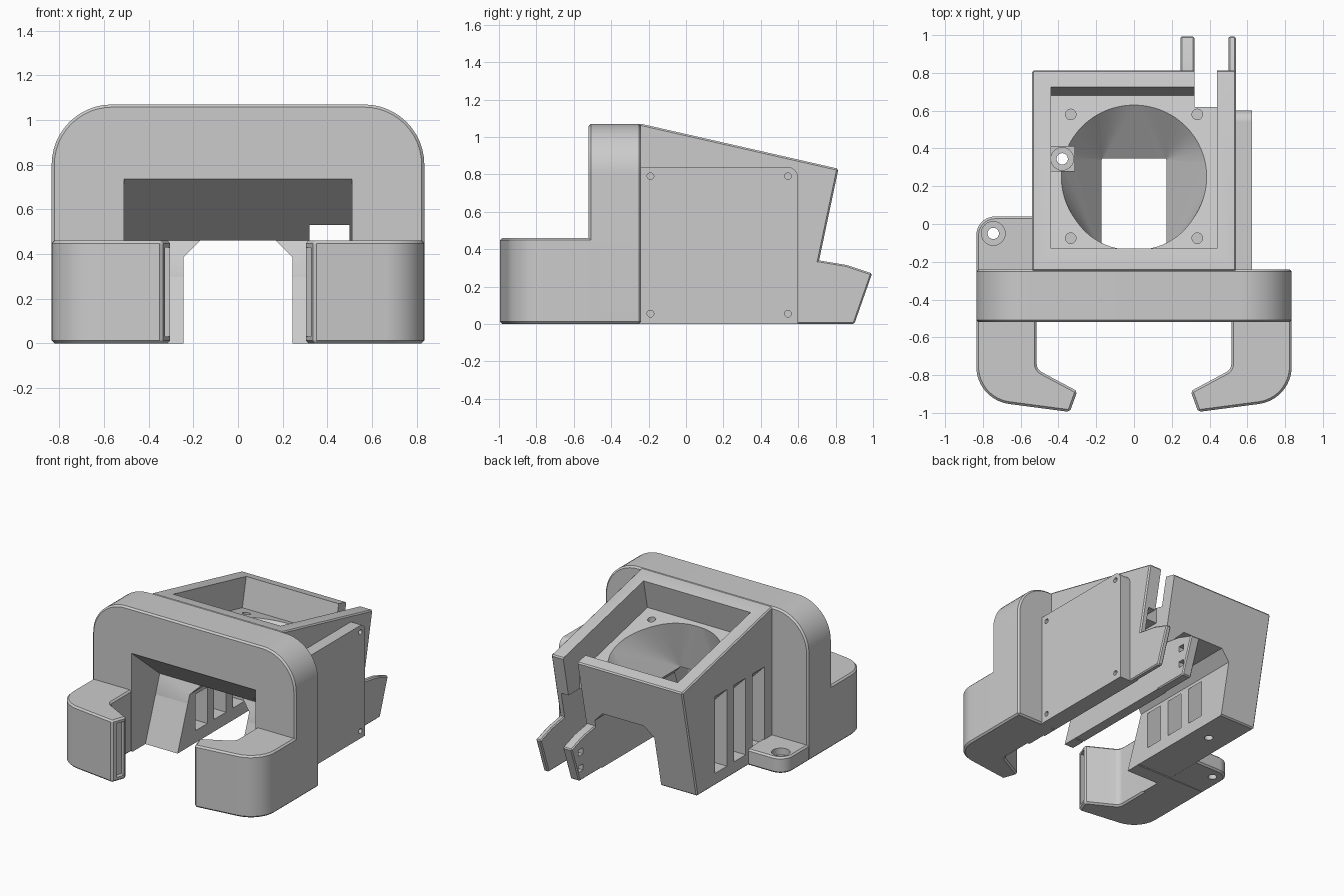
import bpy, bmesh, math
from mathutils import Vector

if "Cube" in bpy.data.objects:
    bpy.data.objects.remove(bpy.data.objects["Cube"])

grey = bpy.data.materials.new("plain_grey")
grey.use_nodes = True
grey.diffuse_color = (0.6, 0.6, 0.6, 1)
grey.node_tree.nodes["Principled BSDF"].inputs["Base Color"].default_value = (0.6, 0.6, 0.6, 1)


def finish(name, bm):
    bmesh.ops.recalc_face_normals(bm, faces=bm.faces)
    mesh = bpy.data.meshes.new(name)
    bm.to_mesh(mesh)
    bm.free()
    mesh.materials.append(grey)
    obj = bpy.data.objects.new(name, mesh)
    bpy.context.collection.objects.link(obj)
    return obj


def rounded(points, steps=12):
    """Profile outline; a third value on a point is its corner radius."""
    out = []
    for i, p in enumerate(points):
        corner = Vector(p[:2])
        if len(p) == 2:
            out.append(corner)
            continue
        d1 = (Vector(points[i - 1][:2]) - corner).normalized()
        d2 = (Vector(points[(i + 1) % len(points)][:2]) - corner).normalized()
        half = d1.angle(d2) / 2
        centre = corner + (d1 + d2).normalized() * p[2] / math.sin(half)
        reach = p[2] / math.tan(half)
        a = (corner + d1 * reach - centre).normalized()
        b = (corner + d2 * reach - centre).normalized()
        out += [centre + a.slerp(b, k / steps) * p[2] for k in range(steps + 1)]
    return out


def prism(name, axis, points, lo, hi):
    """Extrude an outline along x (y,z), y (x,z) or z (x,y)."""
    place = {"x": lambda u, v, w: (w, u, v),
             "y": lambda u, v, w: (u, w, v),
             "z": lambda u, v, w: (u, v, w)}[axis]
    bm = bmesh.new()
    outline = rounded(points)
    rings = [[bm.verts.new(place(p.x, p.y, w)) for p in outline] for w in (lo, hi)]
    bm.faces.new(rings[0])
    bm.faces.new(rings[1])
    for i in range(len(outline)):
        bm.faces.new((rings[0][i - 1], rings[0][i], rings[1][i], rings[1][i - 1]))
    return finish(name, bm)


def box(name, x0, x1, y0, y1, z0, z1):
    return prism(name, "z", [(x0, y0), (x1, y0), (x1, y1), (x0, y1)], z0, z1)


def rod(name, axis, u, v, r, lo, hi, sides=24):
    turn = math.tau / sides
    return prism(name, axis, [(u + r * math.cos(i * turn), v + r * math.sin(i * turn))
                              for i in range(sides)], lo, hi)


def apply(obj, mod):
    bpy.context.view_layer.objects.active = obj
    bpy.ops.object.modifier_apply(modifier=mod.name)


def chamfer(obj, width=0.012):
    mod = obj.modifiers.new("chamfer", "BEVEL")
    mod.width, mod.segments, mod.angle_limit = width, 1, math.radians(40)
    apply(obj, mod)


def cut(cutter, *targets):
    for obj in targets:
        mod = obj.modifiers.new("cut", "BOOLEAN")
        mod.operation, mod.solver, mod.object = "DIFFERENCE", "EXACT", cutter
        apply(obj, mod)
    bpy.data.objects.remove(cutter)


parts = []

# Hooked arms with a slot in each tip
for side, label in ((1, "left"), (-1, "right")):
    arm = prism(label + "_arm", "z",
                [(side * p[0], *p[1:]) for p in
                 ((0.835, -0.45), (0.835, -0.93, 0.2), (0.34, -0.995),
                  (0.3, -0.885), (0.515, -0.77, 0.05), (0.515, -0.45))], 0, 0.46)
    chamfer(arm)
    cut(prism("tip_cutter", "z",
              [(side * x, y) for x, y in ((0.28, -0.96), (0.265, -0.915),
                                          (0.335, -0.89), (0.36, -0.96))], 0.03, 0.43), arm)
    parts.append(arm)

# Front arch and the sloped fan housing behind it
arch = prism("front_arch", "y", [(-0.835, 0), (-0.835, 1.07, 0.27),
                                 (0.835, 1.07, 0.27), (0.835, 0)], -0.52, -0.24)
chamfer(arch)
body = prism("fan_housing", "x", [(-0.25, 0), (0.64, 0), (0.815, 0.83),
                                  (-0.24, 1.07), (-0.25, 1.07)], -0.54, 0.54)
chamfer(body)
parts += [arch, body]

# Sloped entry, air channel and side pocket run through both
cut(prism("entry_cutter", "x", [(-0.6, -0.1), (-0.396, -0.1), (-0.19, 0.46),
                                (-0.52, 0.735), (-0.6, 0.802)], -0.51, 0.51), arch, body)
cut(prism("channel_cutter", "y", [(-0.245, -0.1), (0.245, -0.1), (0.245, 0.385),
                                  (0.17, 0.46), (-0.17, 0.46), (-0.245, 0.385)],
          -0.6, 1.1), arch, body)
cut(box("pocket_cutter", 0.32, 0.5, -0.6, 1.2, -0.1, 0.53), arch, body)

# Fan recess and the cable slot in its corner
cut(prism("recess_cutter", "x", [(-0.175, 0.83), (0.68, 0.635),
                                 (0.77, 1.066), (-0.085, 1.26)], -0.44, 0.44), body)
cut(box("corner_slot_cutter", 0.32, 0.44, 0.62, 1.2, -0.1, 1.3), body)


def floor_z(y):
    return 0.83 - 0.228 * (y + 0.175)


# Duct from the round fan opening to a rectangular outlet
bm = bmesh.new()
for i in range(64):
    a = math.tau * i / 64
    y = 0.25 + 0.38 * math.sin(a)
    for lift in (0, 0.05):
        bm.verts.new((0.385 * math.cos(a), y, floor_z(y) + lift))
for x in (-0.168, 0.168):
    for y in (-0.18, 0.34):
        bm.verts.new((x, y, 0.455))
bmesh.ops.convex_hull(bm, input=bm.verts)
bmesh.ops.delete(bm, geom=[v for v in bm.verts if not v.link_faces], context="VERTS")
cut(finish("duct_cutter", bm), body)

# Fan screw holes
for x in (-0.335, 0.335):
    for y in (-0.075, 0.58):
        cut(rod("screw_cutter", "z", x, y, 0.028, floor_z(y) - 0.1, floor_z(y) + 0.1), body)

# Mounting hole through the leg
cut(box("mount_seat_cutter", -0.44, -0.315, 0.28, 0.41, 0.6, 0.8), body)
cut(rod("mount_bore_cutter", "z", -0.38, 0.345, 0.06, 0.56, 0.7), body)
cut(rod("mount_hole_cutter", "z", -0.38, 0.345, 0.03, -0.1, 0.7), body)

# Vent slots in the leg, taller on the outside
for i in range(3):
    y = 0.29 - 0.22 * i
    cut(prism("vent_cutter", "y", [(-0.7, 0.09), (-0.2, 0.09), (-0.2, 0.36), (-0.245, 0.36),
                                   (-0.54, 0.66), (-0.7, 0.66)], y, y + 0.14), body)

# Rear hinge tabs
tab_shape = [(0.5, 0), (0.9, 0), (0.995, 0.27), (0.86, 0.315), (0.71, 0.34), (0.55, 0.34)]
for label, x0, x1 in (("inner_tab", 0.245, 0.32), ("outer_tab", 0.5, 0.54)):
    tab = prism(label, "x", tab_shape, x0, x1)
    chamfer(tab, 0.008)
    if label == "inner_tab":
        for z in (0.07, 0.19):
            cut(box("tab_cutter", 0.2, 0.36, 0.86, 0.91, z, z + 0.045), tab)
    parts.append(tab)

# Side mounting plate
plate = prism("side_plate", "x", [(-0.26, 0), (0.6, 0), (0.6, 0.84, 0.06), (-0.26, 0.84)],
              0.53, 0.625)
for y in (-0.19, 0.545):
    for z in (0.055, 0.79):
        cut(rod("plate_cutter", "x", y, z, 0.018, 0.57, 0.7), plate)
parts.append(plate)

# Ear with a counterbored screw hole
ear = prism("screw_ear", "z", [(-0.835, -0.26), (-0.52, -0.26), (-0.52, 0.04),
                               (-0.835, 0.04, 0.1)], 0, 0.12)
chamfer(ear)
cut(rod("ear_bore_cutter", "z", -0.745, -0.05, 0.063, 0.07, 0.2), ear)
cut(rod("ear_hole_cutter", "z", -0.745, -0.05, 0.03, -0.1, 0.2), ear)
parts.append(ear)

# Smooth the curved walls, keep the edges crisp
bpy.ops.object.select_all(action="DESELECT")
for obj in parts:
    obj.select_set(True)
bpy.context.view_layer.objects.active = body
bpy.ops.object.shade_smooth_by_angle(angle=math.radians(25))
